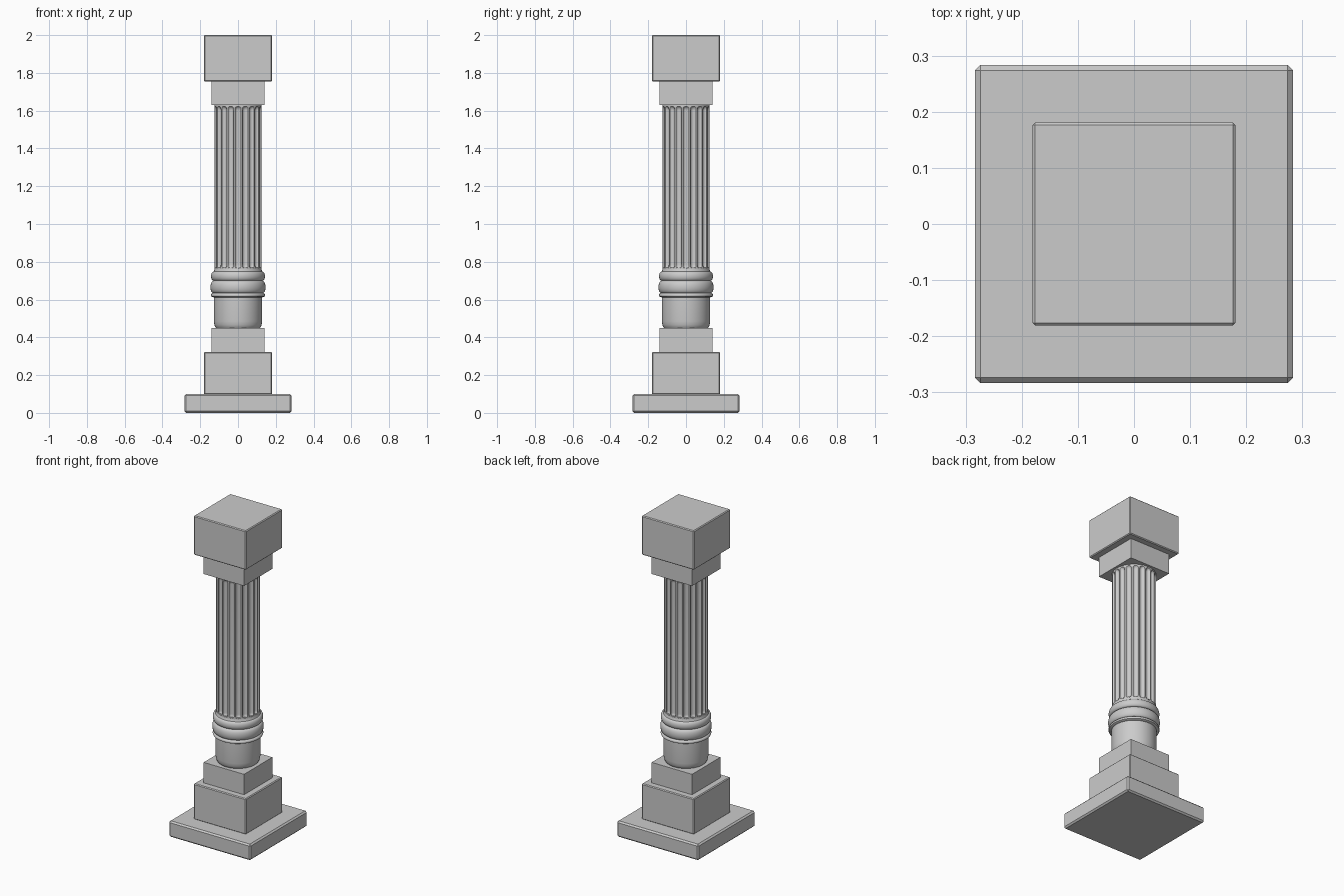
import bpy, bmesh, math

if "Cube" in bpy.data.objects:
    bpy.data.objects.remove(bpy.data.objects["Cube"])

stone = bpy.data.materials.new("grey stone")
stone.diffuse_color = (0.6, 0.6, 0.6, 1)
stone.use_nodes = True
stone.node_tree.nodes["Principled BSDF"].inputs["Base Color"].default_value = stone.diffuse_color


def finish(name, bm):
    mesh = bpy.data.meshes.new(name)
    bmesh.ops.recalc_face_normals(bm, faces=bm.faces)
    bm.to_mesh(mesh)
    bm.free()
    ob = bpy.data.objects.new(name, mesh)
    bpy.context.collection.objects.link(ob)
    mesh.materials.append(stone)
    return ob


def smooth(ob, angle):
    bpy.context.view_layer.objects.active = ob
    ob.select_set(True)
    bpy.ops.object.shade_smooth_by_angle(angle=math.radians(angle))
    ob.select_set(False)


def block(name, half, z0, z1, bevel=0):
    """Square block with an optional chamfer on every edge."""
    bm = bmesh.new()
    bmesh.ops.create_cube(bm, size=1)
    for v in bm.verts:
        v.co = (v.co.x * 2 * half, v.co.y * 2 * half, (z0 + z1) / 2 + v.co.z * (z1 - z0))
    if bevel:
        bmesh.ops.bevel(bm, geom=bm.edges[:], offset=bevel, segments=1, affect='EDGES')
    return finish(name, bm)


def tube(name, heights, angles, radius, sharp):
    """Closed round solid whose radius depends on row and angle."""
    bm = bmesh.new()
    rows = [[bm.verts.new((radius(i, a) * math.cos(a), radius(i, a) * math.sin(a), z))
             for a in angles] for i, z in enumerate(heights)]
    n = len(angles)
    for lo, hi in zip(rows, rows[1:]):
        for k in range(n):
            m = (k + 1) % n
            bm.faces.new((lo[k], lo[m], hi[m], hi[k]))
    bm.faces.new(rows[0][::-1])
    bm.faces.new(rows[-1])
    smooth(finish(name, bm), sharp)


# Stepped square base and capital
block("plinth_slab", 0.283, 0.0, 0.1, 0.009)
block("base_block", 0.181, 0.098, 0.322, 0.005)
block("base_step", 0.14, 0.32, 0.45)
block("capital_step", 0.14, 1.63, 1.757)
block("capital_block", 0.181, 1.755, 2.0, 0.005)

# Drum and ring mouldings, turned from one profile
profile = [(0.116, 0.449), (0.121, 0.456), (0.125, 0.466), (0.128, 0.485), (0.128, 0.612),
           (0.137, 0.614), (0.142, 0.617), (0.144, 0.623), (0.142, 0.629), (0.137, 0.633)]


def ring(z0, z1, inner, outer):
    for k in range(13):
        t = math.pi * k / 12
        profile.append((inner + (outer - inner) * math.sin(t),
                        (z0 + z1) / 2 - (z1 - z0) / 2 * math.cos(t)))


ring(0.634, 0.698, 0.131, 0.146)
ring(0.700, 0.748, 0.129, 0.143)
profile += [(0.126, 0.755), (0.124, 0.77)]
turn = [2 * math.pi * k / 64 for k in range(64)]
tube("drum_and_rings", [p[1] for p in profile], turn, lambda i, a: profile[i][0], 40)

# Fluted shaft with round-ended grooves
FLUTES, STEPS, DEPTH, WIDTH, END = 20, 12, 0.013, 0.8, 0.022
GROOVE0, GROOVE1 = 0.765, 1.622
arc = [1 - math.cos(math.pi / 2 * k / 6) for k in range(7)]
heights = ([0.74] + [GROOVE0 + END * t for t in arc]
           + [GROOVE1 - END * t for t in reversed(arc)] + [1.631])
spread = [-1] + [-WIDTH * math.cos(math.pi * k / (STEPS - 2)) for k in range(STEPS - 1)]
angles = [(f + t / 2) * 2 * math.pi / FLUTES for f in range(FLUTES) for t in spread]


def shaft_radius(i, a):
    u = a * FLUTES / (2 * math.pi)
    t = 2 * (u - round(u)) / WIDTH
    z = heights[i]
    s = max(0, GROOVE0 + END - z, z - GROOVE1 + END) / END
    return 0.125 - DEPTH * math.sqrt(max(0, 1 - t * t - s * s))


tube("fluted_shaft", heights, angles, shaft_radius, 35)
